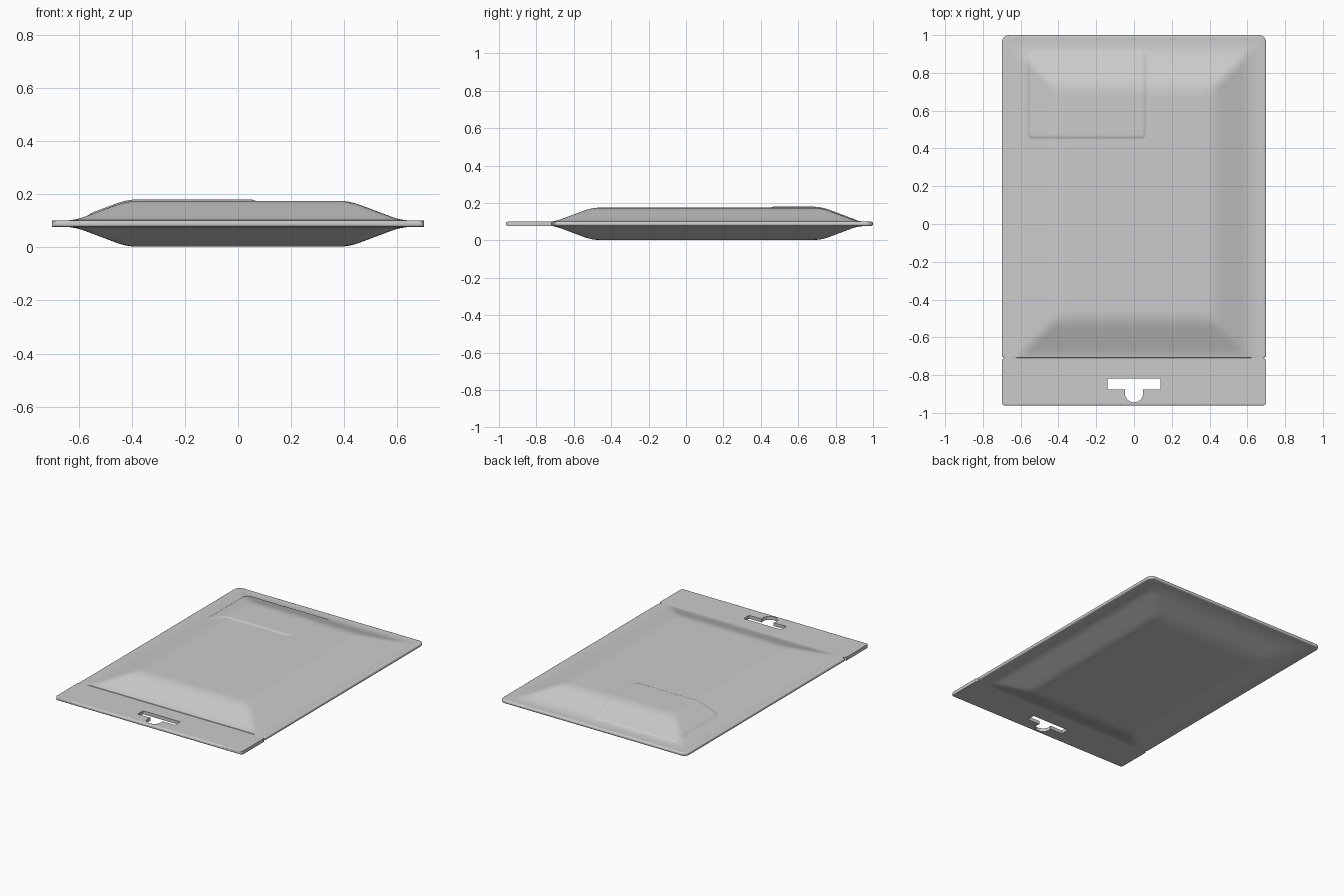
import bpy, bmesh, math

if "Cube" in bpy.data.objects:
    bpy.data.objects.remove(bpy.data.objects["Cube"])

MID, LIP, PUFF = 0.0885, 0.0115, 0.075   # seam height, half seam thickness, bulge
SEAM_Y = -0.71


def spaced(a, b, n):
    return [a + (b - a) * i / n for i in range(n + 1)]


def finish(obj):
    bpy.ops.object.select_all(action='DESELECT')
    obj.select_set(True)
    bpy.context.view_layer.objects.active = obj
    bpy.ops.object.shade_smooth_by_angle(angle=math.radians(35))


def make_object(name, bm):
    bmesh.ops.recalc_face_normals(bm, faces=bm.faces)
    mesh = bpy.data.meshes.new(name)
    bm.to_mesh(mesh)
    bm.free()
    obj = bpy.data.objects.new(name, mesh)
    bpy.context.collection.objects.link(obj)
    return obj


def sheet(name, us, ys, cx, half, top, bottom):
    """Closed sheet: rows at ys, columns at us (-1..1) scaled by half(y)."""
    bm = bmesh.new()
    layers = []
    for z in (top, bottom):
        layers.append([[bm.verts.new((cx + u * half(y), y, z(cx + u * half(y), y)))
                        for u in us] for y in ys])
    for g in layers:
        for j in range(len(ys) - 1):
            for i in range(len(us) - 1):
                bm.faces.new((g[j][i], g[j][i + 1], g[j + 1][i + 1], g[j + 1][i]))

    def rim(g):
        return (g[0] + [r[-1] for r in g[1:]] + g[-1][-2::-1]
                + [r[0] for r in g[-2:0:-1]])
    a, b = rim(layers[0]), rim(layers[1])
    for i in range(len(a)):
        k = (i + 1) % len(a)
        bm.faces.new((a[i], a[k], b[k], b[i]))
    return make_object(name, bm)


def corner(y, edge, r):
    """Width lost to a rounded corner of radius r at row end 'edge'."""
    d = max(0.0, r - abs(edge - y))
    return r - math.sqrt(max(0.0, r * r - d * d))


def notch(y):
    return max(0.0, 0.012 - 1.2 * abs(y - SEAM_Y))


def softmin(a, b, k=0.12):
    h = max(k - abs(a - b), 0) / k
    return min(a, b) - h * h * k / 4


def ease(t, k=0.3):
    """Straight ramp with rounded ends."""
    t = max(0.0, min(1.0, t))
    s = 1 / (1 - k)
    if t < k:
        return s * t * t / (2 * k)
    if t > 1 - k:
        return 1 - s * (1 - t) ** 2 / (2 * k)
    return s * (t - k / 2)


def bulge(x, y):
    if y <= SEAM_Y + 1e-6:
        return 0.0
    t = softmin((0.66 - abs(x)) / 0.285, (0.965 - y) / 0.285)
    return PUFF * ease(softmin(t, (y + 0.745) / 0.285))


def rounded_lip(d, r=0.012):
    d = max(0.0, min(1.0, d / r))
    return LIP * (0.35 + 0.65 * math.sqrt(1 - (1 - d) ** 2))


# Filled pouch, bulging on both sides
def pouch_half(y):
    return 0.7 - corner(y, 1.0, 0.04) - notch(y)


def pouch_thick(x, y):
    return rounded_lip(min(pouch_half(y) - abs(x), 1.0 - y)) + bulge(x, y)


def pouch_top(x, y):
    return MID + pouch_thick(x, y)


us = [-1, -0.997, -0.992] + spaced(-0.983, 0.983, 90) + [0.992, 0.997, 1]
ys = [SEAM_Y, SEAM_Y + 0.002, SEAM_Y + 0.01] + spaced(-0.69, 0.95, 96) + \
     [0.962, 0.97, 0.978, 0.985, 0.99, 0.994, 0.997, 0.999, 1.0]
finish(sheet("pouch", us, ys, 0, pouch_half, pouch_top,
             lambda x, y: MID - pouch_thick(x, y)))

# Slightly raised panel in the upper left of the front
LX, LW, LY0, LY1 = -0.25, 0.32, 0.445, 0.92


def panel_half(y):
    return LW - corner(y, LY0, 0.04) - corner(y, LY1, 0.04)


def panel_top(x, y):
    d = min(panel_half(y) - abs(x - LX), y - LY0, LY1 - y)
    return pouch_top(x, y) - 0.001 + 0.006 * ease(d / 0.022)


finish(sheet("raised_panel", spaced(-1, 1, 90), spaced(LY0, LY1, 70), LX, panel_half,
             panel_top, lambda x, y: pouch_top(x, y) - 0.003))

# Flat hanging header
END = -0.962


def header_half(y):
    return 0.7 - corner(y, END, 0.02) - notch(y)


def header_lip(y):
    return rounded_lip(y - END)


rows = [END + d for d in (0, 0.001, 0.003, 0.006, 0.009, 0.013, 0.02)] + \
       [-0.8, SEAM_Y - 0.01, SEAM_Y]
header = sheet("hanging_header", spaced(-1, 1, 4), rows, 0, header_half,
               lambda x, y: MID + header_lip(y), lambda x, y: MID - header_lip(y))

# Hanger slot: bar with a round opening below it
R, CY, BAR = 0.049, -0.895, -0.876
a0 = math.asin((BAR - CY) / R)
arc = [(R * math.cos(a), CY + R * math.sin(a)) for a in spaced(a0, -math.pi - a0, 32)]
outline = [(-0.14, BAR), (-0.14, -0.819), (0.14, -0.819), (0.14, BAR)] + arc
bm = bmesh.new()
face = bm.faces.new([bm.verts.new((x, y, 0)) for x, y in outline])
ext = bmesh.ops.extrude_face_region(bm, geom=[face])
bmesh.ops.translate(bm, vec=(0, 0, 0.2),
                    verts=[v for v in ext["geom"] if isinstance(v, bmesh.types.BMVert)])
cutter = make_object("slot_cutter", bm)
cutter.hide_render = True

cut = header.modifiers.new("slot", 'BOOLEAN')
cut.operation, cut.solver, cut.object = 'DIFFERENCE', 'EXACT', cutter
bpy.context.view_layer.objects.active = header
bpy.ops.object.modifier_apply(modifier="slot")
bpy.data.objects.remove(cutter)
finish(header)
